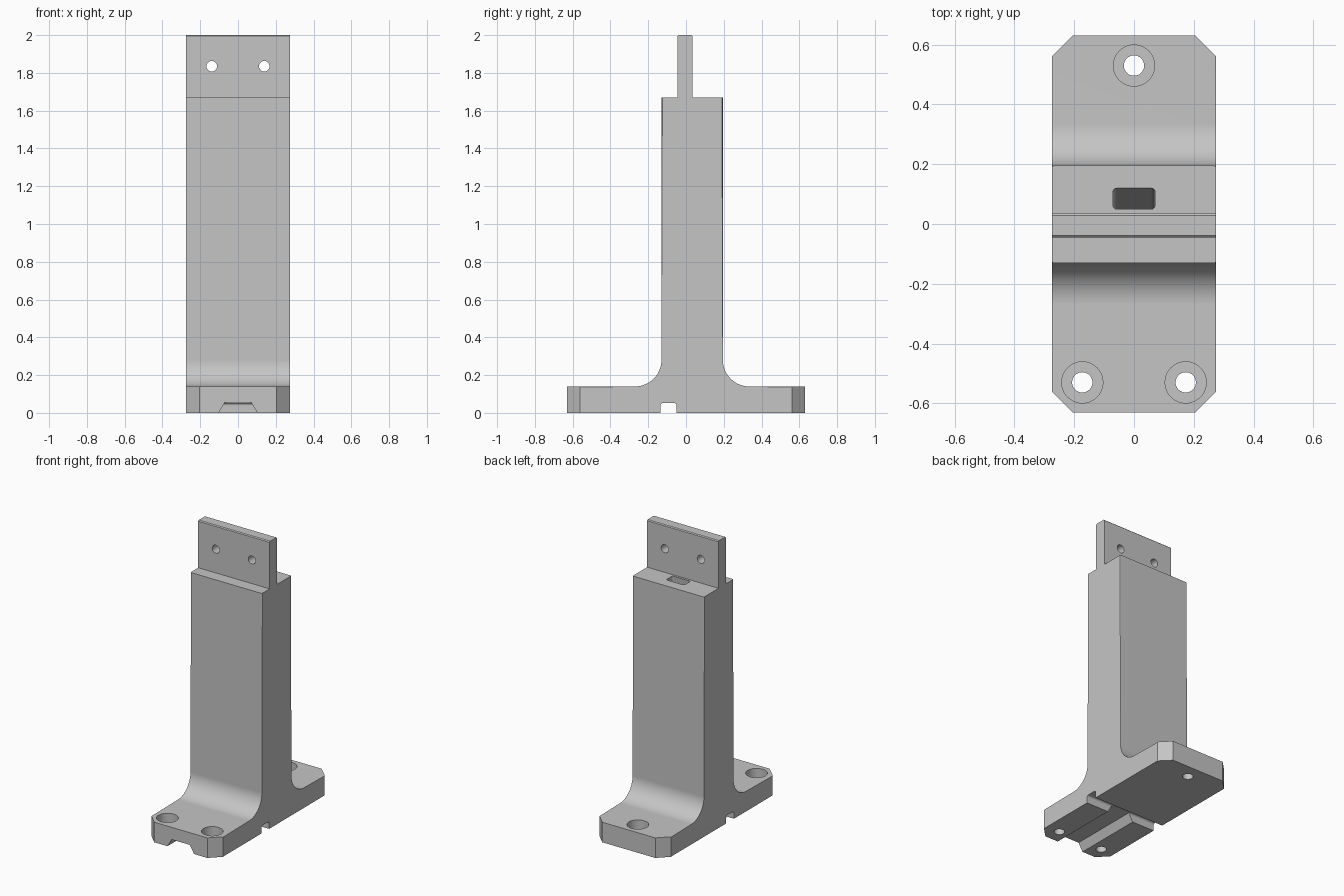
import bpy, bmesh
from math import sin, cos, pi, radians
from mathutils import Matrix, Vector

if "Cube" in bpy.data.objects:
    bpy.data.objects.remove(bpy.data.objects["Cube"])

grey = bpy.data.materials.new("plain grey")
grey.use_nodes = True
grey.diffuse_color = (0.56, 0.56, 0.56, 1)
grey.node_tree.nodes["Principled BSDF"].inputs["Base Color"].default_value = grey.diffuse_color

HALF_W, BODY_TOP, BASE_TOP = 0.275, 1.67, 0.14


def finish(name, bm):
    bmesh.ops.recalc_face_normals(bm, faces=bm.faces)
    mesh = bpy.data.meshes.new(name)
    bm.to_mesh(mesh)
    bm.free()
    mesh.materials.append(grey)
    ob = bpy.data.objects.new(name, mesh)
    bpy.context.collection.objects.link(ob)
    return ob


def loft(ring_a, ring_b):
    """Closed solid between two rings with matching points."""
    bm = bmesh.new()
    a = [bm.verts.new(p) for p in ring_a]
    b = [bm.verts.new(p) for p in ring_b]
    bm.faces.new(a)
    bm.faces.new(b[::-1])
    for i in range(len(a)):
        j = (i + 1) % len(a)
        bm.faces.new((a[i], a[j], b[j], b[i]))
    return bm


def arc(cx, cy, r, start, end, steps=6):
    angles = [radians(start + (end - start) * i / steps) for i in range(steps + 1)]
    return [(cx + r * cos(t), cy + r * sin(t)) for t in angles]


def along_x(profile, half):
    return loft([(-half, y, z) for y, z in profile], [(half, y, z) for y, z in profile])


def cylinder(radius, depth, place, turn=Matrix()):
    bm = bmesh.new()
    bmesh.ops.create_cone(bm, cap_ends=True, segments=40, radius1=radius, radius2=radius,
                          depth=depth, matrix=Matrix.Translation(Vector(place)) @ turn)
    return bm


def cut(target, bm, operation='DIFFERENCE'):
    cutter = finish("cutter", bm)
    cutter.hide_render = True
    mod = target.modifiers.new("cut", 'BOOLEAN')
    mod.operation, mod.solver, mod.object = operation, 'EXACT', cutter
    bpy.context.view_layer.objects.active = target
    bpy.ops.object.modifier_apply(modifier=mod.name)
    bpy.data.objects.remove(cutter)


# Side profile: base flange, filleted column and top tab
c = 0.006
profile = [(-0.63, 0), (0.63, 0), (0.63, BASE_TOP)]
profile += arc(0.335, 0.28, 0.14, 270, 180, 16)
profile += [(0.195, BODY_TOP), (0.035, BODY_TOP), (0.035, 2 - c), (0.035 - c, 2),
            (-0.045 + c, 2), (-0.045, 2 - c), (-0.045, BODY_TOP), (-0.13, BODY_TOP)]
profile += arc(-0.27, 0.28, 0.14, 0, -90, 16)
profile += [(-0.63, BASE_TOP)]
bm = along_x(profile, HALF_W)


# Fine chamfer along the side edges of the column, fillets and flange top
def is_contour(edge):
    p, q = (v.co for v in edge.verts)
    low, high = min(p.z, q.z), max(p.z, q.z)
    return abs(p.x - q.x) < 0.001 and low > 0.13 and low < 1.6 and high < 1.68


bmesh.ops.bevel(bm, geom=[e for e in bm.edges if is_contour(e)], offset=0.005,
                offset_type='OFFSET', segments=1, affect='EDGES')
stand = finish("column_stand", bm)

# Clipped flange corners
quarter = [(0.3, 0.535), (0.185, 0.65)]
plan = quarter + [(-x, y) for x, y in quarter[::-1]]
plan += [(-x, -y) for x, y in plan]
cut(stand, loft([(x, y, -0.1) for x, y in plan], [(x, y, 2.1) for x, y in plan]), 'INTERSECT')

# Cross slot under the base with rounded roof corners
r = 0.015
slot = [(-0.135, -0.05), (-0.05, -0.05)]
slot += arc(-0.05 - r, 0.053 - r, r, 0, 90) + arc(-0.135 + r, 0.053 - r, r, 90, 180)
cut(stand, along_x(slot, 0.4))

# Tapered groove from the front edge to the cross slot
groove = [(-0.135, -0.055), (0.135, -0.055), (0.07, 0.055), (-0.07, 0.055)]
cut(stand, loft([(x, -0.7, z) for x, z in groove], [(x, -0.1, z) for x, z in groove]))

# Slanted cable channel from the column top down to the cross slot
hx, hy, r = 0.07, 0.035, 0.012
opening = []
for sx, sy, a in ((1, 1, 0), (-1, 1, 90), (-1, -1, 180), (1, -1, 270)):
    opening += arc(sx * (hx - r), sy * (hy - r), r, a, a + 90)
cut(stand, loft([(x, y - 0.0925, 0.03) for x, y in opening],
                [(x, y + 0.088, 1.7) for x, y in opening]))

# Counterbored mounting holes
for x, y in ((0, 0.53), (0.173, -0.53), (-0.173, -0.53)):
    cut(stand, cylinder(0.034, 0.6, (x, y, 0)))
    cut(stand, cylinder(0.069, 0.2, (x, y, 0.17)))

# Holes through the tab
for x in (-0.139, 0.139):
    cut(stand, cylinder(0.028, 0.4, (x, 0, 1.835), Matrix.Rotation(pi / 2, 4, 'X')))

# Smooth curved faces, crisp edges
bpy.ops.object.select_all(action='DESELECT')
stand.select_set(True)
bpy.context.view_layer.objects.active = stand
bpy.ops.object.shade_smooth_by_angle(angle=radians(30))
weighted = stand.modifiers.new("even shading", 'WEIGHTED_NORMAL')
weighted.keep_sharp = True
